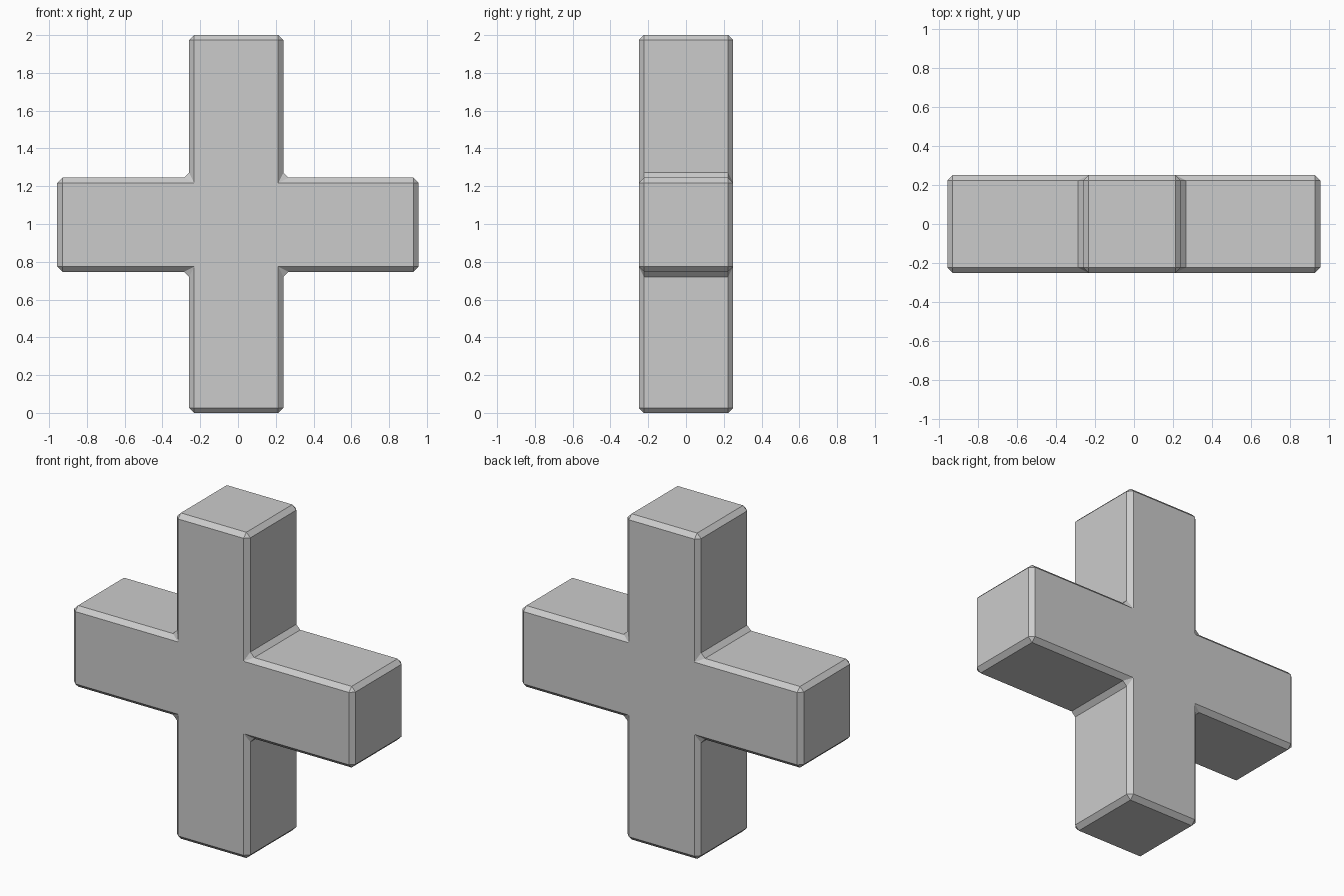
import bpy, bmesh

if "Cube" in bpy.data.objects:
    bpy.data.objects.remove(bpy.data.objects["Cube"])

# Outline levels of the plus shape
x0, x1, x2, x3 = -0.957, -0.259, 0.24, 0.955
z0, z1, z2, z3 = 0.0, 0.747, 1.245, 2.0
HALF_DEPTH = 0.25
BEVEL = 0.027

outline = [(x1, z0), (x2, z0), (x2, z1), (x3, z1), (x3, z2), (x2, z2),
           (x2, z3), (x1, z3), (x1, z2), (x0, z2), (x0, z1), (x1, z1)]

# Front profile extruded straight back
bm = bmesh.new()
front = bm.faces.new([bm.verts.new((x, -HALF_DEPTH, z)) for x, z in outline])
ext = bmesh.ops.extrude_face_region(bm, geom=[front], use_keep_orig=True)
back = [v for v in ext["geom"] if isinstance(v, bmesh.types.BMVert)]
bmesh.ops.translate(bm, verts=back, vec=(0, 2 * HALF_DEPTH, 0))
bmesh.ops.recalc_face_normals(bm, faces=bm.faces)

mesh = bpy.data.meshes.new("cross_block")
bm.to_mesh(mesh)
bm.free()
cross = bpy.data.objects.new("cross_block", mesh)
bpy.context.collection.objects.link(cross)

# Single flat chamfer on every edge, inner corners included
bevel = cross.modifiers.new("chamfer", 'BEVEL')
bevel.width = BEVEL
bevel.segments = 1
bevel.limit_method = 'ANGLE'
